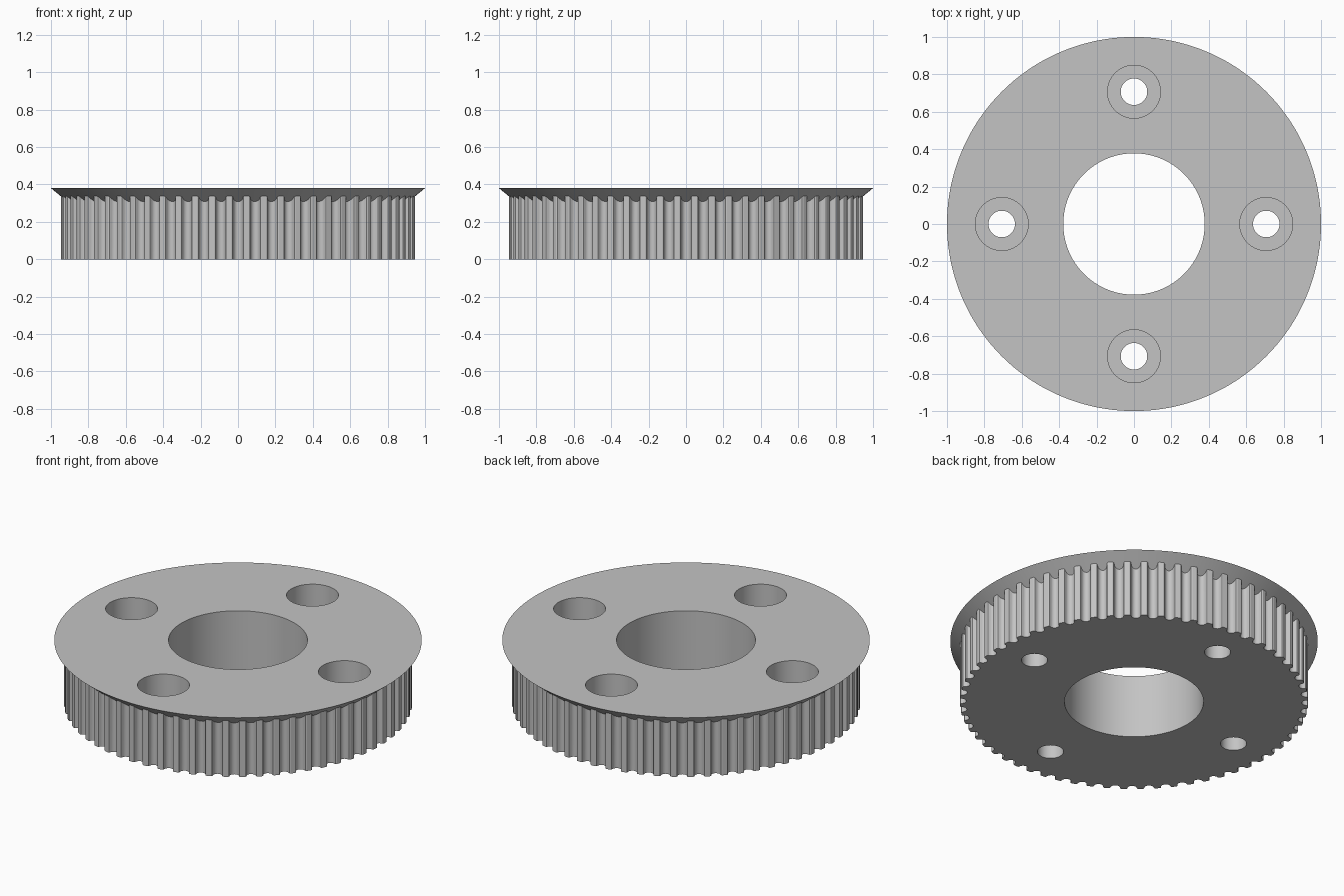
import bpy
import bmesh
import math

cube = bpy.data.objects.get("Cube")
if cube:
    bpy.data.objects.remove(cube, do_unlink=True)

TEETH = 64
MM = 1 / 21.2          # one millimetre in model units
TIP = 0.948            # radius of the tooth tips
TOP = 0.38
SLOPE = 0.82           # rise of the flange underside per unit radius
BOLT_CIRCLE = 0.707
SEAT = 0.19            # height of the counterbore floor

metal = bpy.data.materials.new("plain grey metal")
metal.use_nodes = True
grey = (0.55, 0.55, 0.55, 1)
metal.diffuse_color = grey
metal.node_tree.nodes["Principled BSDF"].inputs["Base Color"].default_value = grey


def circle(radius, z, cx=0, cy=0, n=64):
    steps = [2 * math.pi * i / n for i in range(n)]
    return [(cx + radius * math.cos(a), cy + radius * math.sin(a), z) for a in steps]


def groove_profile():
    """Half-round belt groove with rounded lips: (sideways, depth) pairs."""
    arc = [math.pi * i / 10 for i in range(11)]
    bowl = [(-0.555 * math.cos(a), 0.195 + 0.555 * math.sin(a)) for a in arc]
    lip = [(0.6, 0.07), (0.72, 0)]
    return [(-x, d) for x, d in reversed(lip)] + bowl + lip


def toothed_outline():
    points = []
    for tooth in range(TEETH):
        middle = 2 * math.pi * tooth / TEETH
        for side, depth in groove_profile():
            points.append((TIP - depth * MM, middle + side * MM / TIP))
    return points


bm = bmesh.new()


def loop(coords):
    verts = [bm.verts.new(c) for c in coords]
    for a, b in zip(verts, verts[1:] + verts[:1]):
        bm.edges.new((a, b))
    return verts


def wall(low, high):
    for i in range(len(low)):
        j = (i + 1) % len(low)
        bm.faces.new((low[i], low[j], high[j], high[i]))


def cap(*loops):
    edges = [bm.edges.get((a, b)) for ring in loops
             for a, b in zip(ring, ring[1:] + ring[:1])]
    bmesh.ops.triangle_fill(bm, edges=edges, use_beauty=True, normal=(0, 0, 1))


# Toothed rim running up into the conical flange
outline = toothed_outline()
polar = [(r, math.cos(a), math.sin(a)) for r, a in outline]
rim_low = loop([(r * c, r * s, 0) for r, c, s in polar])
rim_high = loop([(r * c, r * s, TOP - SLOPE * (1 - r)) for r, c, s in polar])
flange_edge = loop([(c, s, TOP) for r, c, s in polar])
wall(rim_low, rim_high)
wall(rim_high, flange_edge)

# Central bore
bore_low = loop(circle(0.378, 0, n=96))
bore_high = loop(circle(0.378, TOP, n=96))
wall(bore_low, bore_high)

# Four counterbored bolt holes
bottom_loops, top_loops = [rim_low, bore_low], [flange_edge, bore_high]
for quarter in range(4):
    angle = quarter * math.pi / 2
    x, y = BOLT_CIRCLE * math.cos(angle), BOLT_CIRCLE * math.sin(angle)
    hole_low = loop(circle(0.0708, 0, x, y))
    hole_high = loop(circle(0.0708, SEAT, x, y))
    seat = loop(circle(0.1415, SEAT, x, y))
    mouth = loop(circle(0.1415, TOP, x, y))
    wall(hole_low, hole_high)
    wall(hole_high, seat)
    wall(seat, mouth)
    bottom_loops.append(hole_low)
    top_loops.append(mouth)

# Flat end faces
cap(*bottom_loops)
cap(*top_loops)
bmesh.ops.recalc_face_normals(bm, faces=bm.faces[:])

mesh = bpy.data.meshes.new("toothed_pulley")
bm.to_mesh(mesh)
bm.free()
mesh.materials.append(metal)
pulley = bpy.data.objects.new("toothed_pulley", mesh)
bpy.context.collection.objects.link(pulley)

bpy.ops.object.select_all(action="DESELECT")
pulley.select_set(True)
bpy.context.view_layer.objects.active = pulley
bpy.ops.object.shade_smooth_by_angle(angle=math.radians(30))
